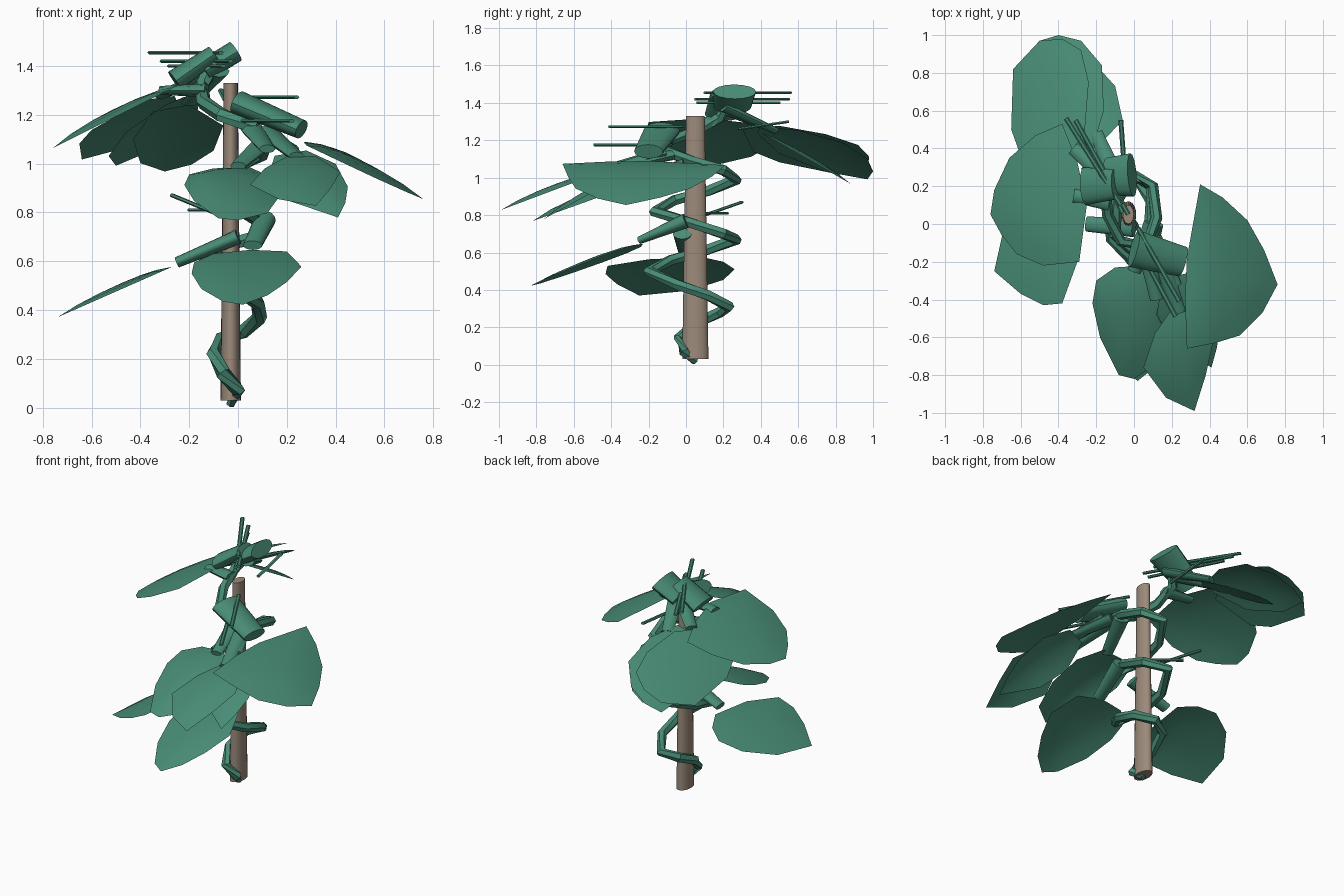
import bpy, bmesh, math
from mathutils import Vector


def material(name, rgb):
    m = bpy.data.materials.new(name)
    m.diffuse_color = (*rgb, 1)
    return m


GREEN = material("leaf green", (0.065, 0.262, 0.178))
WOOD = material("stake brown", (0.33, 0.255, 0.195))


def make(name, bm, mat, smooth=40):
    bmesh.ops.recalc_face_normals(bm, faces=bm.faces)
    me = bpy.data.meshes.new(name)
    bm.to_mesh(me)
    bm.free()
    me.materials.append(mat)
    ob = bpy.data.objects.new(name, me)
    bpy.context.collection.objects.link(ob)
    bpy.ops.object.select_all(action='DESELECT')
    ob.select_set(True)
    bpy.context.view_layer.objects.active = ob
    bpy.ops.object.shade_smooth_by_angle(angle=math.radians(smooth))
    return ob


def tube(name, path, sizes, mat=GREEN, sides=8, side_hint=None):
    """Loft an elliptical section (half width, half height) along a path."""
    bm = bmesh.new()
    pts = [Vector(p) for p in path]
    rings = []
    for i, p in enumerate(pts):
        t = (pts[min(i + 1, len(pts) - 1)] - pts[max(i - 1, 0)]).normalized()
        u = Vector(side_hint) if side_hint else t.cross(Vector((0, 0, 1)))
        u = (u - t * u.dot(t)).normalized()
        v = u.cross(t)
        a, b = sizes[min(i, len(sizes) - 1)]
        rings.append([bm.verts.new(p + u * a * math.cos(k * math.tau / sides)
                                   + v * b * math.sin(k * math.tau / sides))
                      for k in range(sides)])
    for r, s in zip(rings, rings[1:]):
        for k in range(sides):
            j = (k + 1) % sides
            bm.faces.new((r[k], r[j], s[j], s[k]))
    bm.faces.new(rings[0])
    bm.faces.new(rings[-1])
    return make(name, bm, mat)


def leaf(name, outline, height, bulge=0.025):
    """Gently domed leaf blade: plan outline laid on a sloping plane."""
    bm = bmesh.new()
    n = len(outline)
    cx = sum(p[0] for p in outline) / n
    cy = sum(p[1] for p in outline) / n
    rings = []
    for f, lift in ((1, 0), (0.7, 0.6), (0.35, 0.92)):
        ring = []
        for x, y in outline:
            px, py = cx + (x - cx) * f, cy + (y - cy) * f
            ring.append(bm.verts.new((px, py, height(px, py) + bulge * (lift - 0.35))))
        rings.append(ring)
    top = bm.verts.new((cx, cy, height(cx, cy) + bulge * 0.65))
    for r, s in zip(rings, rings[1:]):
        for k in range(n):
            j = (k + 1) % n
            bm.faces.new((r[k], r[j], s[j], s[k]))
    for k in range(n):
        bm.faces.new((rings[-1][k], rings[-1][(k + 1) % n], top))
    return make(name, bm, GREEN)


# Support stake, oval and slightly tapered
tube("stake", [(-0.03, 0.05, 0.03), (-0.03, 0.05, 1.33)],
     [(0.042, 0.07), (0.029, 0.05)], WOOD, 20, (1, 0, 0))

# Vine winding round the stake
vine = [(-0.03, 0.05, 0.015), (0.0, -0.01, 0.07), (-0.06, -0.04, 0.14), (-0.1, 0.05, 0.22),
        (-0.07, 0.18, 0.28), (0.02, 0.23, 0.31), (0.09, 0.12, 0.37), (0.08, -0.05, 0.43),
        (-0.02, -0.2, 0.5), (-0.12, -0.08, 0.56), (-0.13, 0.1, 0.61), (-0.04, 0.27, 0.67),
        (0.09, 0.2, 0.7), (0.1, 0.02, 0.76), (0.0, -0.17, 0.82), (-0.1, -0.06, 0.88),
        (-0.09, 0.12, 0.93), (0.0, 0.27, 0.99), (0.1, 0.2, 1.04), (0.12, 0.03, 1.09),
        (0.06, -0.12, 1.15), (-0.07, -0.09, 1.2), (-0.14, 0.05, 1.25), (-0.15, 0.18, 1.32),
        (-0.1, 0.23, 1.4)]
tube("vine", vine, [(0.02, 0.018)] + [(0.03, 0.03)], sides=6)

# Leaves
leaf("lower_left_leaf",
     [(-.27, .08), (-.33, .2), (-.42, .26), (-.55, .2), (-.68, .02), (-.74, -.25),
      (-.6, -.37), (-.48, -.43), (-.38, -.42), (-.3, -.2)],
     lambda x, y: .59 + .44 * (x + .26))
leaf("lower_front_leaf",
     [(-.1, -.24), (-.18, -.32), (-.19, -.44), (-.15, -.62), (-.06, -.78), (.02, -.83),
      (.12, -.75), (.2, -.62), (.26, -.46), (.2, -.28), (.05, -.23)],
     lambda x, y: .65 + .37 * (y + .24) + .08 * (x - .03))
leaf("middle_front_leaf",
     [(-.1, -.23), (-.2, -.3), (-.22, -.42), (-.18, -.6), (-.08, -.8), (0, -.82),
      (.12, -.74), (.17, -.55), (.15, -.35), (.05, -.22)],
     lambda x, y: 1.0 + .36 * (y + .22), .045)
leaf("front_right_leaf",
     [(.2, -.45), (.11, -.58), (.05, -.76), (.17, -.92), (.32, -.99), (.38, -.8),
      (.42, -.62), (.32, -.45)],
     lambda x, y: 1.04 + .375 * (y + .45), .03)
leaf("under_right_leaf",
     [(.15, -.3), (.12, -.48), (.2, -.63), (.41, -.76), (.44, -.65), (.45, -.53),
      (.4, -.36), (.28, -.26)],
     lambda x, y: 1.07 + .55 * (y + .25), .03)
leaf("right_leaf",
     [(.35, .21), (.47, .14), (.6, .02), (.69, -.14), (.76, -.32), (.68, -.47), (.56, -.59),
      (.43, -.63), (.28, -.66), (.27, -.4), (.28, -.18)],
     lambda x, y: 1.11 - .48 * (x - .26) + .03 * (y + .2), .035)
leaf("upper_left_leaf",
     [(-.76, .05), (-.74, .18), (-.66, .35), (-.52, .47), (-.38, .53), (-.3, .33), (-.25, .1),
      (-.29, -.2), (-.48, -.22), (-.62, -.16), (-.7, -.06)],
     lambda x, y: 1.075 + .5 * (x + .76), .035)
leaf("back_left_leaf",
     [(-.38, .3), (-.6, .36), (-.65, .5), (-.64, .82), (-.5, .97), (-.38, .98), (-.28, .92),
      (-.24, .75), (-.26, .5)],
     lambda x, y: 1.27 + .5 * (x + .38) - .22 * (y - .3))
leaf("back_leaf",
     [(-.3, .38), (-.46, .5), (-.53, .75), (-.5, .97), (-.4, 1.0), (-.28, .97), (-.17, .84),
      (-.16, .6), (-.22, .4)],
     lambda x, y: 1.0 + .5 * (x + .5) - .25 * (y - .97))
leaf("back_under_leaf",
     [(-.2, .4), (-.06, .55), (-.1, .73), (-.19, .83), (-.3, .88), (-.4, .82), (-.43, .65),
      (-.35, .45)],
     lambda x, y: 1.25 - .57 * (y - .4))

# Broad leaf sheaths: start, end, start and end half sizes
sheaths = {
    "top_sheath": ((-.14, .25, 1.38), (-.01, .26, 1.46), (.1, .045), (.115, .045)),
    "top_left_sheath": ((-.26, .2, 1.34), (-.1, .21, 1.45), (.1, .045), (.08, .035)),
    "right_sheath": ((0, -.13, 1.25), (.26, -.2, 1.14), (.1, .05), (.08, .04)),
    "lower_left_sheath": ((0, -.02, .7), (-.25, 0, .595), (.05, .03), (.04, .022)),
    "lower_front_sheath": ((.11, .0, .77), (.06, -.25, .665), (.045, .04), (.04, .02)),
}
for name, (a, b, s, e) in sheaths.items():
    tube(name, [a, b], [s, e], sides=16)

# Leaf stalks
stalks = [((.1, .0, 1.08), (0, -.25, .99)), ((.12, -.12, 1.13), (.24, -.47, 1.03)),
          ((.1, -.08, 1.12), (.22, -.33, 1.06)), ((-.12, .22, 1.36), (-.32, .4, 1.28)),
          ((-.08, .2, 1.38), (-.2, .48, 1.25)), ((-.13, .12, 1.3), (-.32, .15, 1.3)),
          ((.06, -.1, 1.14), (.12, -.4, 1.06))]
for i, (a, b) in enumerate(stalks):
    tube("leaf_stalk_%d" % i, [a, b], [(.05, .028), (.035, .018)], sides=8)

# Thin aerial shoots
shoots = [((-.07, .1, 1.455), (-.36, .56, 1.455)), ((-.03, .05, 1.42), (-.31, .55, 1.42)),
          ((-.06, .06, 1.4), (-.28, .5, 1.4)), ((.02, -.02, 1.272), (.24, -.41, 1.272)),
          ((.0, -.08, 1.175), (.22, -.49, 1.175)), ((-.05, .1, .81), (-.2, .22, .81)),
          ((-.1, .1, .8), (-.27, .3, .87)), ((-.05, .28, 1.26), (-.07, .55, 1.3))]
for i, (a, b) in enumerate(shoots):
    tube("shoot_%d" % i, [a, b], [(.013, .008)], sides=6)
